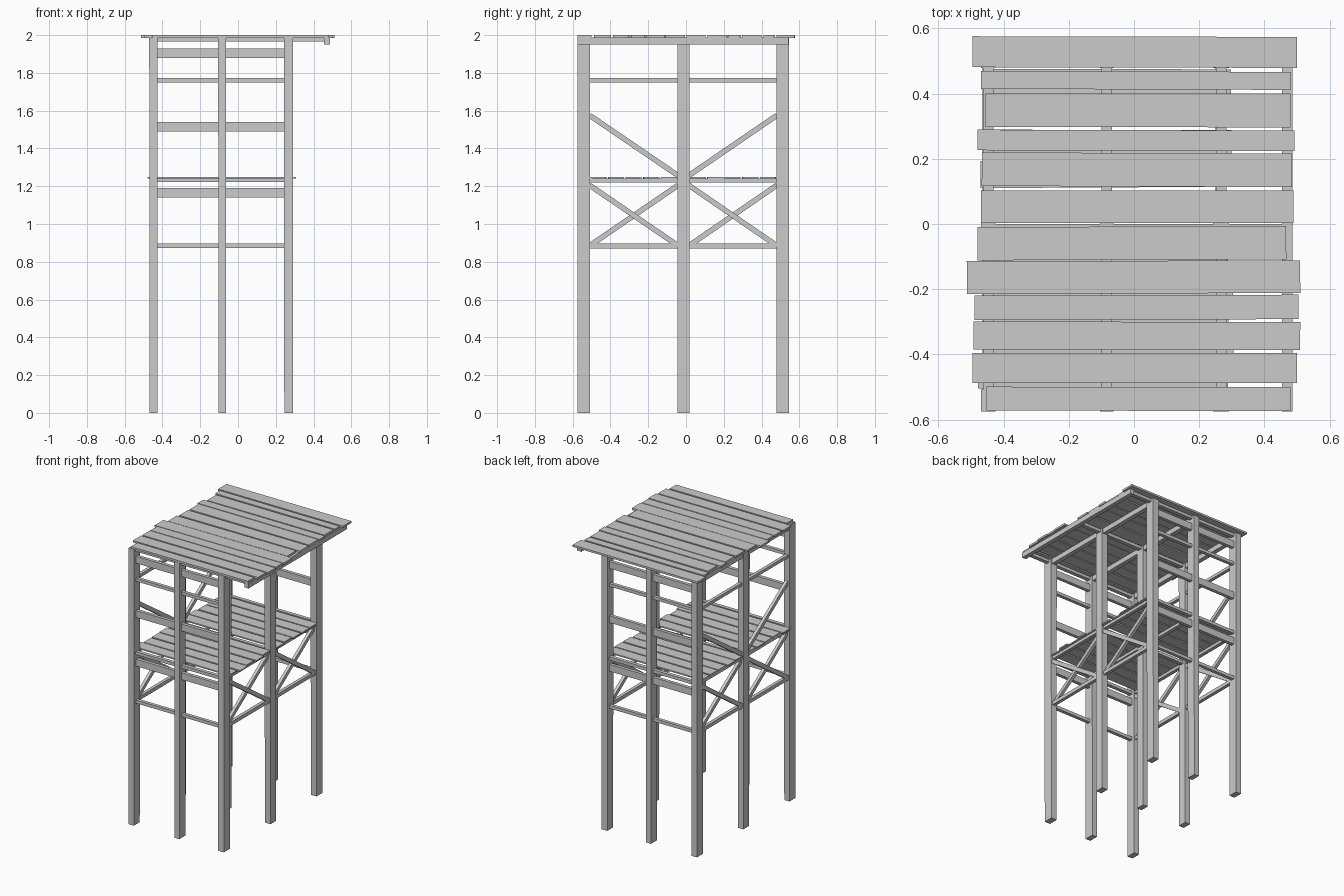
import bpy, bmesh, math, random
from mathutils import Matrix, Vector

if "Cube" in bpy.data.objects:
    bpy.data.objects.remove(bpy.data.objects["Cube"])

random.seed(4)


def new_object(name, bm):
    mesh = bpy.data.meshes.new(name)
    bm.to_mesh(mesh)
    bm.free()
    obj = bpy.data.objects.new(name, mesh)
    bpy.context.collection.objects.link(obj)
    return obj


def box(name, x, y, z, turn=0.0):
    """Box from (min, max) ranges, turned about its own vertical axis."""
    bm = bmesh.new()
    size = [r[1] - r[0] for r in (x, y, z)]
    mid = [(r[1] + r[0]) / 2 for r in (x, y, z)]
    bmesh.ops.create_cube(bm, size=1, matrix=Matrix.Translation(mid)
                          @ Matrix.Rotation(turn, 4, 'Z') @ Matrix.Diagonal((*size, 1)))
    return new_object(name, bm)


def brace(name, x, y0, z0, y1, z1, width=0.028, depth=0.022):
    """Diagonal bar in a side wall."""
    a, b = Vector((x, y0, z0)), Vector((x, y1, z1))
    d = b - a
    bm = bmesh.new()
    bmesh.ops.create_cube(bm, size=1, matrix=Matrix.Translation((a + b) / 2)
                          @ Matrix.Rotation(math.atan2(d.z, d.y), 4, 'X')
                          @ Matrix.Diagonal((depth, d.length, width, 1)))
    return new_object(name, bm)


cols = [(-0.47, -0.425), (-0.105, -0.063), (0.243, 0.292)]
rows = [(-0.575, -0.507), (-0.045, 0.018), (0.478, 0.545)]
x_bays = [(-0.428, -0.102), (-0.066, 0.246)]
y_bays = [(-0.51, -0.042), (0.015, 0.481)]
mid_x = [(a + b) / 2 for a, b in cols]
mid_y = [(a + b) / 2 for a, b in rows]

# Posts, slightly narrower at the foot
for cx in cols:
    for cy in rows:
        post = box("post", cx, cy, (0, 1.985))
        mx = (cx[0] + cx[1]) / 2
        for v in post.data.vertices:
            if v.co.z < 0.5:
                v.co.x = mx + (v.co.x - mx) * 0.92

# Front and back walls: wide boards and thin rails
for y in (mid_y[0], mid_y[2]):
    for bay in x_bays:
        for z in ((1.88, 1.93), (1.49, 1.54), (1.14, 1.19)):
            box("wall_board", bay, (y - 0.012, y + 0.012), z)
        for z in ((1.75, 1.772), (0.873, 0.896)):
            box("wall_rail", bay, (y - 0.012, y + 0.012), z)

# Floor joists and roof joists along x
for y in mid_y:
    box("floor_joist", (-0.43, 0.25), (y - 0.013, y + 0.013), (1.222, 1.244))
    box("roof_joist", (-0.43, 0.485), (y - 0.014, y + 0.014), (1.965, 1.987))

# Side walls: rails, floor beams and crossed braces
for bay in y_bays:
    a, b = bay
    for x in mid_x:
        box("floor_beam", (x - 0.013, x + 0.013), bay, (1.22, 1.242))
    for x in (mid_x[0], mid_x[2]):
        box("side_rail", (x - 0.012, x + 0.012), bay, (0.87, 0.896))
        brace("cross_brace_rising", x - 0.006, a, 0.885, b, 1.205)
        brace("cross_brace_falling", x + 0.006, a, 1.205, b, 0.885)
    box("upper_side_rail", (mid_x[0] - 0.012, mid_x[0] + 0.012), bay, (1.75, 1.772))
brace("upper_brace", mid_x[0], -0.51, 1.575, -0.04, 1.255)
brace("upper_brace", mid_x[0], 0.481, 1.575, 0.013, 1.255)

# Roof beams along y
for x in mid_x + [0.47]:
    box("roof_beam", (x - 0.016, x + 0.016), (-0.575, 0.542), (1.95, 1.987))

# Roof planks: y range, x range
planks = [(0.48, 0.575, -0.495, 0.5), (0.413, 0.468, -0.47, 0.482),
          (0.297, 0.4, -0.455, 0.48), (0.225, 0.288, -0.48, 0.492),
          (0.115, 0.218, -0.467, 0.485), (0.003, 0.103, -0.47, 0.49),
          (-0.11, -0.008, -0.48, 0.467), (-0.213, -0.113, -0.513, 0.51),
          (-0.293, -0.218, -0.49, 0.505), (-0.386, -0.3, -0.492, 0.51),
          (-0.488, -0.396, -0.495, 0.5), (-0.573, -0.5, -0.452, 0.48)]
for y0, y1, x0, x1 in planks:
    box("roof_plank", (x0, x1), (y0, y1), (1.986, 2.0), random.uniform(-0.004, 0.004))

# Floor planks in each half
for a, b in y_bays:
    n = 5
    step = (b - a) / n
    for i in range(n):
        y0 = a + i * step
        box("floor_plank", (-0.47 + random.uniform(-0.012, 0.012), 0.298 + random.uniform(-0.012, 0.012)),
            (y0 + 0.004, y0 + step - 0.006), (1.241, 1.25), random.uniform(-0.006, 0.006))
